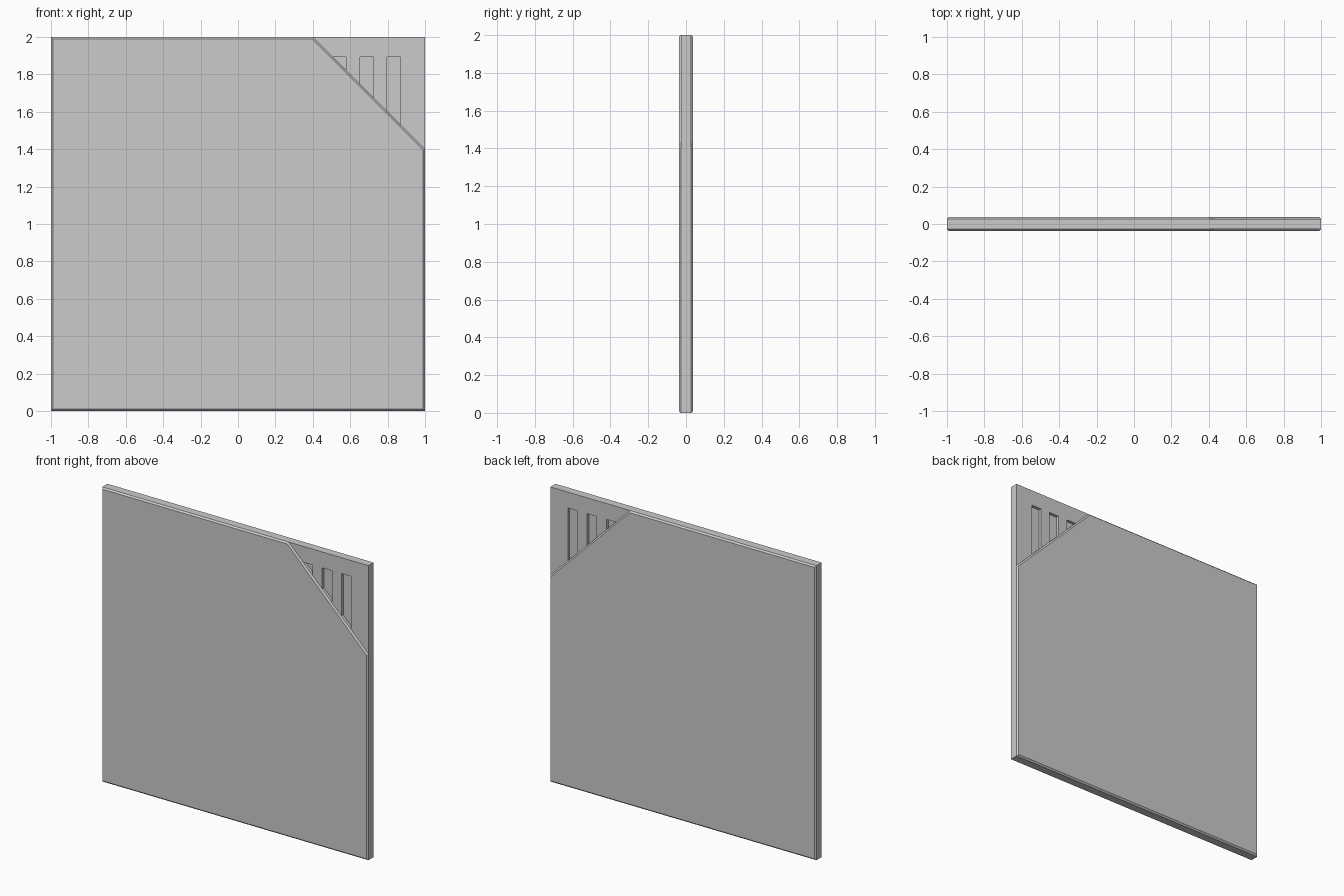
import bpy, bmesh

if "Cube" in bpy.data.objects:
    bpy.data.objects.remove(bpy.data.objects["Cube"])

HALF = 0.0375      # half thickness of the panel
BEVEL = 0.01
CORNER_HALF = 0.0275
WEB_HALF = 0.007   # thin wall left between front and back pockets


def prism(name, outline, y0, y1, bevel=0.0):
    """Extrude an x-z outline from y0 to y1, optionally chamfering the rims."""
    bm = bmesh.new()
    face = bm.faces.new([bm.verts.new((x, y0, z)) for x, z in outline])
    ext = bmesh.ops.extrude_face_region(bm, geom=[face])
    verts = [g for g in ext["geom"] if isinstance(g, bmesh.types.BMVert)]
    bmesh.ops.translate(bm, verts=verts, vec=(0, y1 - y0, 0))
    bmesh.ops.recalc_face_normals(bm, faces=bm.faces[:])
    if bevel:
        rims = [e for e in bm.edges if abs(e.verts[0].co.y - e.verts[1].co.y) < 1e-6]
        bmesh.ops.bevel(bm, geom=rims, offset=bevel, offset_type='OFFSET',
                        segments=1, profile=0.5, affect='EDGES')
    mesh = bpy.data.meshes.new(name)
    bm.to_mesh(mesh)
    bm.free()
    obj = bpy.data.objects.new(name, mesh)
    bpy.context.collection.objects.link(obj)
    return obj


# Main panel with one clipped corner
prism("main_panel", [(-1, 0), (1, 0), (1, 1.4), (0.4, 2), (-1, 2)],
      -HALF, HALF, BEVEL)

# Recessed triangular corner plate
corner = prism("corner_vent", [(1, 1.4), (1, 2), (0.4, 2)],
               -CORNER_HALF, CORNER_HALF)

# Vent slots, pocketed from both faces and running down to the diagonal
for i, x in enumerate((0.505, 0.652, 0.796)):
    w = 0.073
    for side in (-1, 1):
        y0, y1 = sorted((side * WEB_HALF, side * 0.06))
        cutter = prism(f"slot_cutter_{i}_{side}",
                       [(x, 1.3), (x + w, 1.3), (x + w, 1.892), (x, 1.892)], y0, y1)
        cutter.hide_render = True
        cutter.hide_viewport = True
        cutter.display_type = 'WIRE'
        mod = corner.modifiers.new("slot", 'BOOLEAN')
        mod.operation = 'DIFFERENCE'
        mod.solver = 'EXACT'
        mod.object = cutter
